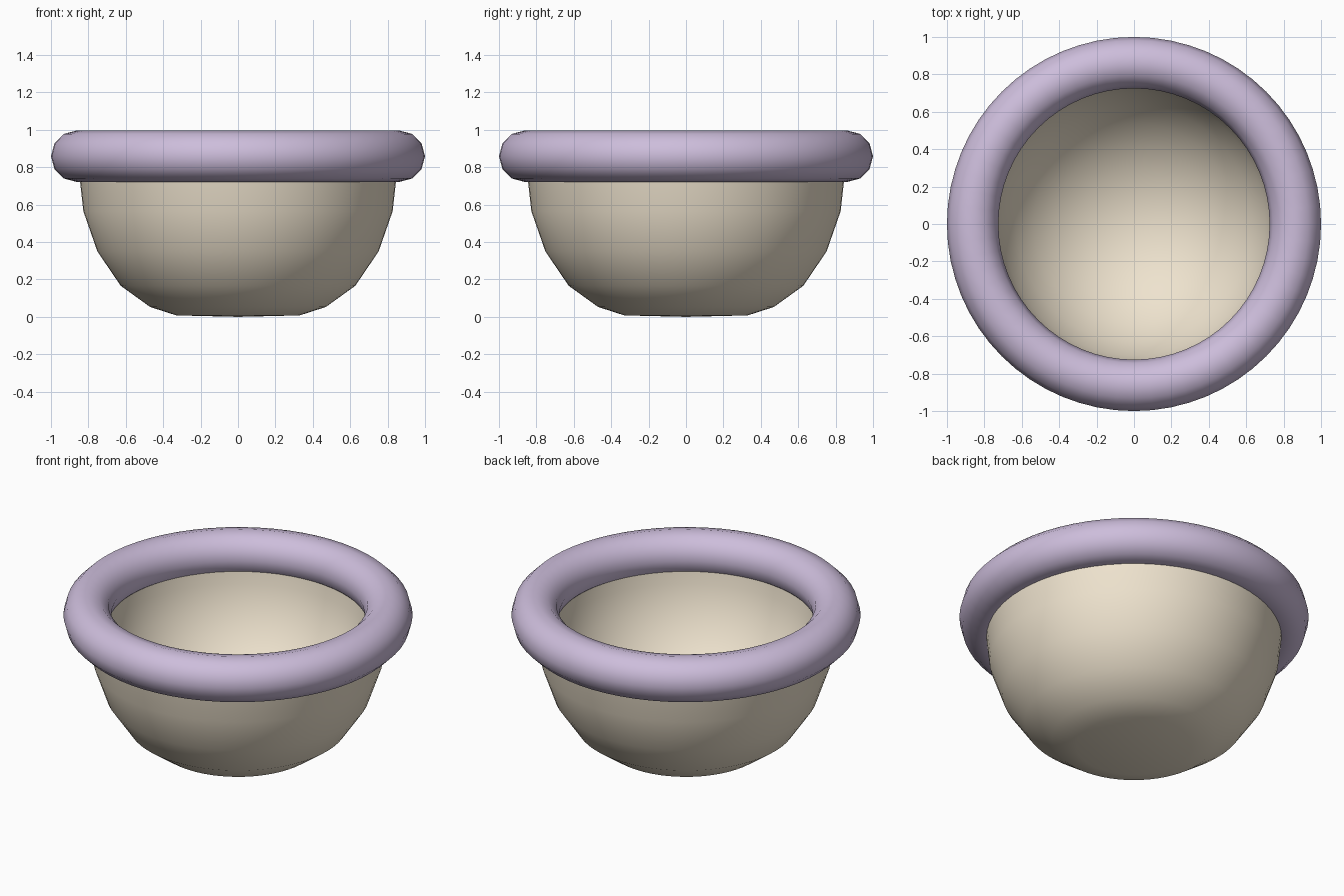
import bpy
import bmesh
import math

if "Cube" in bpy.data.objects:
    bpy.data.objects.remove(bpy.data.objects["Cube"])

SEGMENTS = 64


def make_material(name, color):
    mat = bpy.data.materials.new(name)
    mat.diffuse_color = (*color, 1.0)
    mat.use_nodes = True
    mat.node_tree.nodes["Principled BSDF"].inputs["Base Color"].default_value = mat.diffuse_color
    return mat


def lathe(name, profile, material):
    """Revolve an (r, z) profile about the z axis into a smooth object."""
    bm = bmesh.new()
    verts = [bm.verts.new((r, 0, z)) for r, z in profile]
    edges = [bm.edges.new(pair) for pair in zip(verts, verts[1:])]
    bmesh.ops.spin(bm, geom=verts + edges, cent=(0, 0, 0), axis=(0, 0, 1),
                   angle=math.tau, steps=SEGMENTS)
    bmesh.ops.remove_doubles(bm, verts=bm.verts, dist=1e-4)
    bmesh.ops.recalc_face_normals(bm, faces=bm.faces)
    mesh = bpy.data.meshes.new(name)
    bm.to_mesh(mesh)
    bm.free()
    mesh.materials.append(material)
    obj = bpy.data.objects.new(name, mesh)
    bpy.context.collection.objects.link(obj)
    bpy.context.view_layer.objects.active = obj
    obj.select_set(True)
    bpy.ops.object.shade_smooth_by_angle(angle=math.radians(50))
    obj.select_set(False)
    return obj


cream = make_material("cream", (0.86, 0.77, 0.62))
lilac = make_material("lilac", (0.61, 0.51, 0.71))

# Bowl: flattened outer wall upward, then a round inner wall back down
outer = [(0, 0), (0.33, 0.008), (0.47, 0.053), (0.627, 0.166),
         (0.752, 0.35), (0.827, 0.565), (0.86, 0.86)]
inner = []
for i in range(9):
    a = math.radians(90 * i / 8)
    inner.append((0.76 * math.cos(a), 0.86 - 0.78 * math.sin(a)))
inner[-1] = (0, inner[-1][1])
lathe("bowl", outer + inner, cream)

# Rounded rim
bpy.ops.mesh.primitive_torus_add(
    major_segments=SEGMENTS, minor_segments=12,
    major_radius=0.8625, minor_radius=0.1375, location=(0, 0, 0.859))
rim = bpy.context.object
rim.name = "rim"
rim.data.materials.append(lilac)
bpy.ops.object.shade_smooth()
